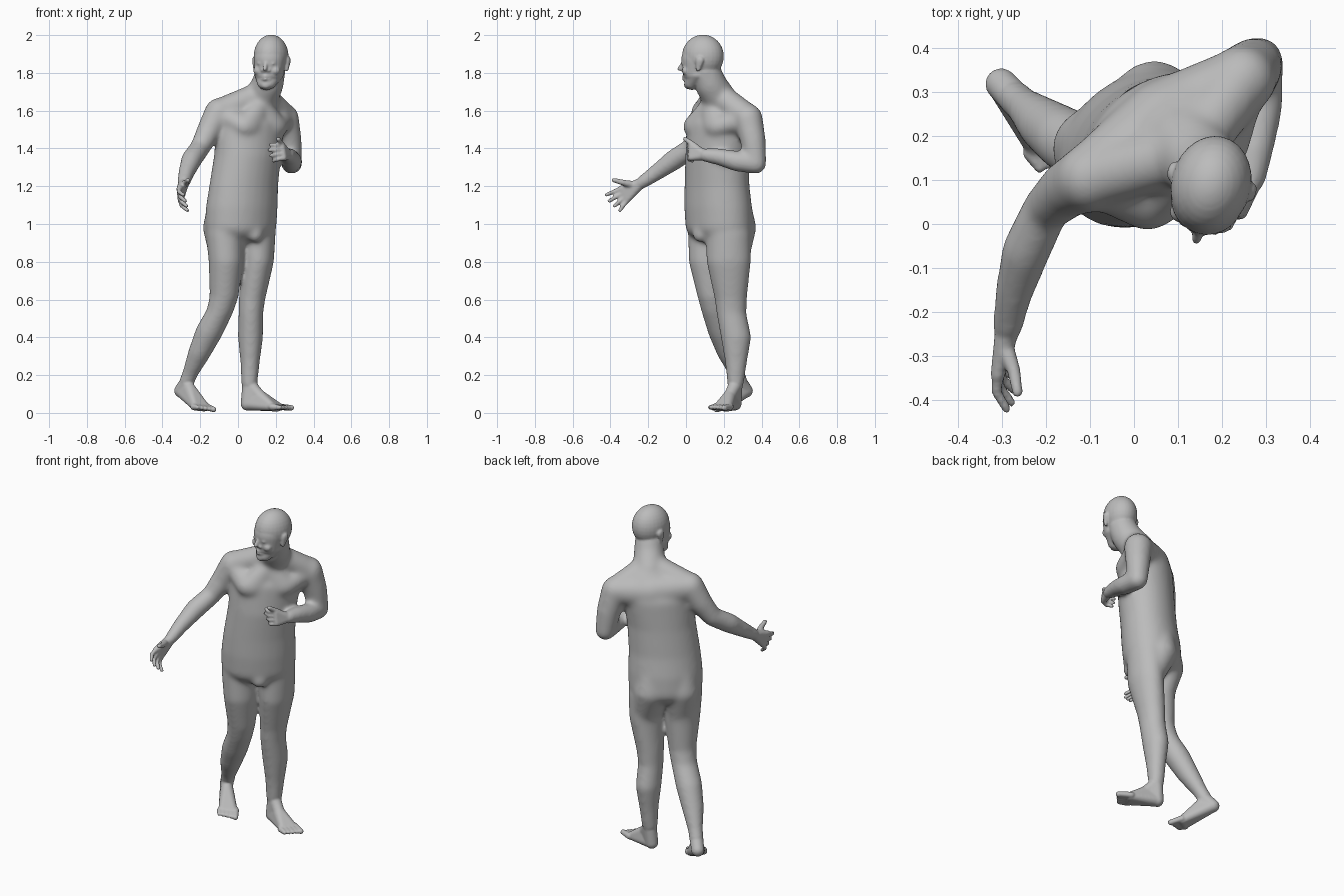
import bpy, bmesh, math
from mathutils import Vector, Matrix

cube = bpy.data.objects.get("Cube")
if cube:
    bpy.data.objects.remove(cube, do_unlink=True)

skin = bpy.data.materials.new("grey_skin")
skin.use_nodes = True
GREY = (0.5, 0.5, 0.5, 1)
skin.diffuse_color = GREY
for node in skin.node_tree.nodes:
    if node.type == 'BSDF_PRINCIPLED':
        node.inputs["Base Color"].default_value = GREY
        node.inputs["Roughness"].default_value = 0.7

# Unit sphere that every form is stretched from
ball = bmesh.new()
bmesh.ops.create_uvsphere(ball, u_segments=28, v_segments=16, radius=1)
UNIT = [v.co.copy() for v in ball.verts]
ball.free()

bm = bmesh.new()


def blob(pos, radii, yaw=0):
    """Points of one ellipsoid turned about z."""
    if not isinstance(radii, tuple):
        radii = (radii,) * 3
    turn = Matrix.Rotation(math.radians(yaw), 3, 'Z')
    pos, size = Vector(pos), Vector(radii)
    return [pos + turn @ (p * size) for p in UNIT]


def hull(*blobs):
    """Closed skin stretched around the given blobs."""
    verts = [bm.verts.new(p) for b in blobs for p in b]
    bmesh.ops.convex_hull(bm, input=verts)
    loose = [v for v in verts if v.is_valid and not v.link_faces]
    bmesh.ops.delete(bm, geom=loose, context='VERTS')


def chain(stations, yaw=0):
    """Limb of hulls between neighbouring (position, radius) stations."""
    blobs = [blob(p, r, yaw) for p, r in stations]
    for a, b in zip(blobs, blobs[1:]):
        hull(a, b)


def local(origin, yaw):
    """Map (side, back, height) in a turned frame to the world."""
    turn = Matrix.Rotation(math.radians(yaw), 3, 'Z')
    return lambda s, b, z: Vector((origin[0], origin[1], 0)) + turn @ Vector((s, b, z))


def merge_skin(voxel, iterations):
    """Turn all forms built so far into one softened skin object."""
    bmesh.ops.recalc_face_normals(bm, faces=bm.faces[:])
    mesh = bpy.data.meshes.new("body")
    bm.to_mesh(mesh)
    bm.clear()
    obj = bpy.data.objects.new("body", mesh)
    bpy.context.collection.objects.link(obj)
    mesh.materials.append(skin)
    remesh = obj.modifiers.new("merge", 'REMESH')
    remesh.mode = 'VOXEL'
    remesh.voxel_size = voxel
    remesh.use_smooth_shade = True
    soften = obj.modifiers.new("soften", 'SMOOTH')
    soften.factor = .5
    soften.iterations = iterations
    bpy.ops.object.select_all(action='DESELECT')
    obj.select_set(True)
    bpy.context.view_layer.objects.active = obj
    bpy.ops.object.convert(target='MESH')
    return obj


# Torso
TURN = 38
chain([((.015, .175, .99), (.205, .16, .1)),
       ((.02, .17, 1.09), (.206, .162, .06)),
       ((.03, .164, 1.2), (.198, .155, .06)),
       ((.05, .165, 1.36), (.19, .155, .07)),
       ((.065, .178, 1.52), (.198, .148, .08)),
       ((.08, .215, 1.6), (.17, .1, .05)),
       ((.115, .19, 1.68), (.09, .075, .04))], TURN)
pelvis, chest = local((.015, .175), TURN), local((.065, .175), TURN)
right_shoulder, left_shoulder = (-.1, .105, 1.59), (.245, .328, 1.56)
thighs = (-.063, .122, .8), (.105, .226, .8)
upper_back = blob((.06, .24, 1.56), (.1, .085, .1), TURN)
collar = blob((.115, .135, 1.63), .055)
for side, joint, thigh in zip((-1, 1), (right_shoulder, left_shoulder), thighs):
    # Buttock running down into the thigh
    buttock = blob(pelvis(side * .085, .07, .98), (.095, .087, .08), TURN)
    hull(blob(pelvis(side * .075, .05, 1.12), .08), buttock)
    hull(buttock, blob(thigh, (.08, .105, .05)))
    # Chest muscle, shoulder and upper back
    pec = blob(chest(side * .08, -.098, 1.515), (.085, .05, .06), TURN)
    hull(pec, collar)
    hull(pec, blob(joint, .06))
    hull(blob((.125, .165, 1.69), .068), blob(joint, .074))
    hull(upper_back, blob(joint, .076))
hull(blob(pelvis(0, -.128, .945), (.045, .036, .045), TURN))
# Neck
chain([((.12, .18, 1.66), .09), ((.157, .13, 1.74), .085), ((.172, .105, 1.81), .08)])

# Arms
right_wrist, left_wrist = (-.288, -.24, 1.215), (.264, .1, 1.365)
chain([(right_shoulder, .078), ((-.15, .08, 1.5), .066), ((-.2, .035, 1.405), .054),
       ((-.245, -.06, 1.342), .056), ((-.274, -.16, 1.27), .044), (right_wrist, .035)])
chain([(left_shoulder, .078), ((.27, .355, 1.44), .068), ((.284, .37, 1.32), .056),
       ((.285, .27, 1.332), .055), ((.275, .18, 1.355), .046), (left_wrist, .037)])

# Legs
right_ankle, left_ankle = (-.273, .288, .16), (.06, .262, .15)
chain([((-.07, .125, .95), (.1, .115, .07)), (thighs[0], (.093, .108, .05)),
       ((-.073, .14, .62), (.077, .08, .05)), ((-.095, .155, .54), (.072, .074, .04)),
       ((-.152, .19, .43), (.074, .074, .06)), ((-.203, .225, .32), (.062, .063, .05)),
       ((-.253, .27, .21), .042), (right_ankle, .042)])
chain([((.1, .225, .95), (.1, .12, .07)), (thighs[1], (.085, .118, .05)),
       ((.075, .237, .61), (.071, .087, .05)), ((.068, .24, .53), (.066, .08, .04)),
       ((.066, .265, .4), (.067, .081, .06)), ((.064, .265, .27), (.052, .059, .05)),
       (left_ankle, .044)])

# Soften the large forms, then keep them as a base for the fine ones
base = merge_skin(.01, 24)
bm.from_mesh(base.data)
bpy.data.objects.remove(base, do_unlink=True)


def hand(wrist, knuckles, tips, bend, thumb):
    """Palm, four jointed fingers and a thumb."""
    wrist, bend = Vector(wrist), Vector(bend)
    k0, k1 = map(Vector, knuckles)
    t0, t1 = map(Vector, tips)
    hull(blob(wrist, .028), blob(k0, .016), blob(k1, .015))
    for i in range(4):
        f = i / 3
        root, tip = k0.lerp(k1, f), t0.lerp(t1, f)
        tip += (tip - root).normalized() * .012 * math.sin(math.pi * min(f * 1.2, 1))
        chain([(root, .0135), (root.lerp(tip, .5) + bend, .0115), (tip, .01)])
    root, end = wrist.lerp(k0, .35), Vector(thumb)
    chain([(root, .022), (root.lerp(end, .55) - bend * .5, .015), (end, .012)])


hand(right_wrist, ((-.31, -.345, 1.187), (-.304, -.315, 1.122)),
     ((-.29, -.42, 1.155), (-.268, -.35, 1.072)), (-.012, 0, 0), (-.265, -.382, 1.232))
hand(left_wrist, ((.232, .03, 1.416), (.243, .025, 1.35)),
     ((.172, .025, 1.42), (.188, .035, 1.335)), (-.004, -.015, 0), (.213, -.005, 1.45))


def foot(ankle, heel, ball_of_foot, tip):
    """Heel, instep and five toes, big toe first."""
    heel, front, tip = Vector(heel), Vector(ball_of_foot), Vector(tip)
    ahead = (tip - heel).normalized()
    across = Vector((ahead.y, -ahead.x, 0)).normalized()
    ball_pair = blob(front - across * .028, .025), blob(front + across * .032, .02)
    instep = heel.lerp(front, .45) + Vector((0, 0, .045))
    hull(blob(heel, .036), blob(ankle, .037), blob(instep, .03))
    hull(blob(heel, .034), blob(instep, .034), *ball_pair)
    hull(blob(ankle, .033), blob(instep, .033))
    for i in range(5):
        s = (i - 2) * .022
        end = tip + across * s - ahead * (.007 * i)
        chain([(front + across * s, .018), (end, .015 if i == 0 else .0115)])


foot(right_ankle, (-.302, .318, .117), (-.2, .188, .032), (-.164, .133, .018))
foot(left_ankle, (.05, .258, .048), (.198, .195, .032), (.265, .162, .027))

# Head
LOOK = -15
head = local((.174, .085), LOOK)


def feature(s, b, z, radii):
    return blob(head(s, b, z), radii, LOOK)


hull(feature(0, .005, 1.888, (.091, .112, .114)))
hull(feature(0, -.024, 1.87, (.084, .087, .09)), feature(-.004, -.034, 1.79, (.075, .067, .04)))
hull(feature(-.004, -.02, 1.79, (.078, .066, .04)),
     feature(-.008, -.058, 1.744, (.05, .04, .034)))
# Nose, lips and chin
hull(feature(0, -.1, 1.857, (.009, .012, .012)),
     feature(0, -.122, 1.82, (.012, .013, .01)))
hull(feature(-.017, -.1, 1.814, .011), feature(.015, -.1, 1.814, .011))
for height, width in ((1.781, .028), (1.767, .024)):
    hull(feature(-.005 - width, -.086, height, .007), feature(-.005, -.102, height, .0085),
         feature(-.005 + width, -.086, height, .007))
hull(feature(-.008, -.08, 1.735, (.027, .02, .02)))
# Brows, eyes, cheeks and ears on both sides
for side in (-1, 1):
    hull(feature(side * .014, -.098, 1.871, .009), feature(side * .056, -.076, 1.871, .009))
    hull(feature(side * .034 - .001, -.091, 1.85, (.017, .014, .008)))
    hull(feature(side * .045 - .003, -.073, 1.812, (.028, .025, .025)))
    hull(feature(side * .095, .012, 1.865, (.009, .022, .022)),
         feature(side * .087, .002, 1.82, (.009, .012, .014)))

# One continuous skin over all the forms
merge_skin(.0062, 3)
